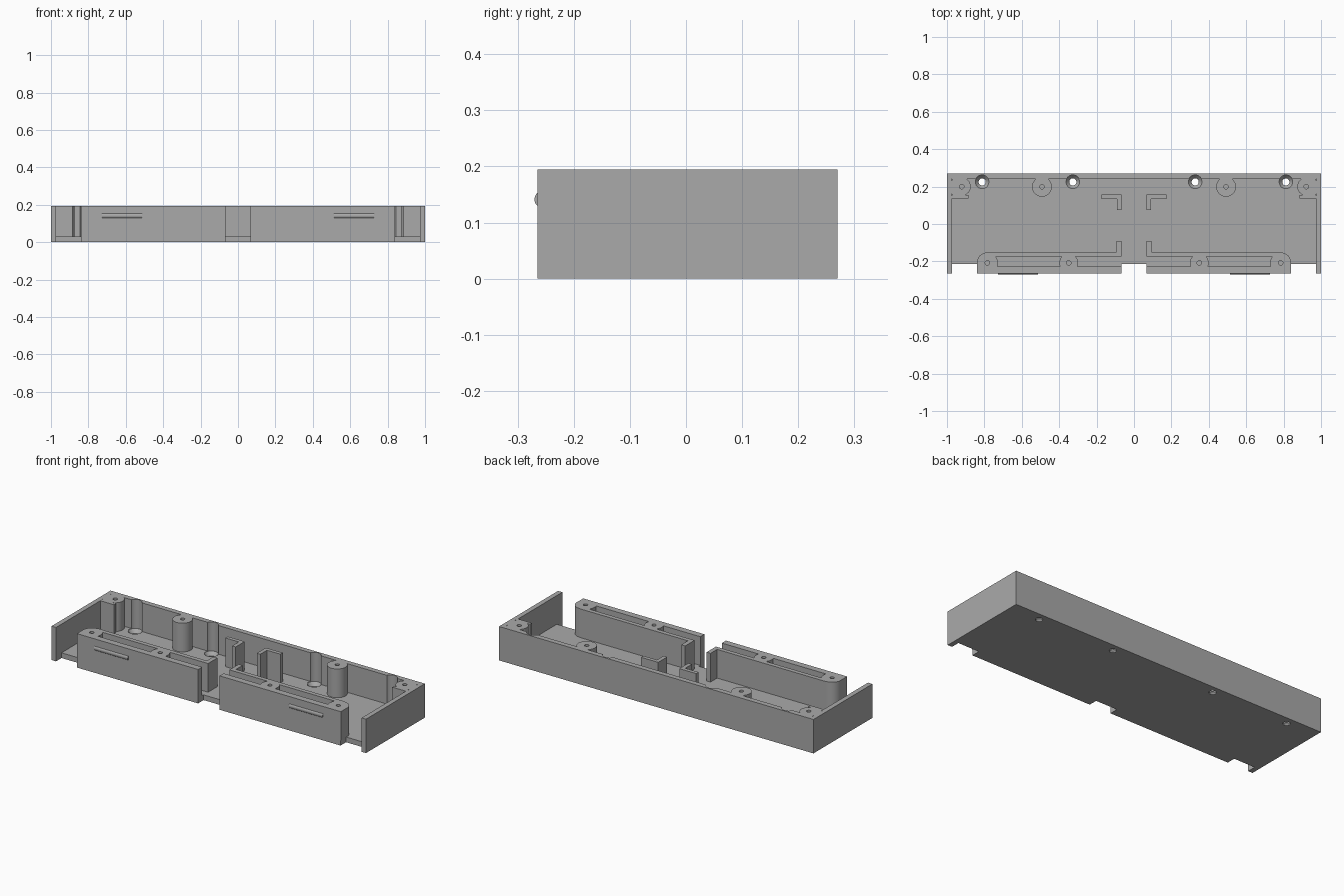
import bpy
import math
from mathutils import Matrix, Vector

if "Cube" in bpy.data.objects:
    bpy.data.objects.remove(bpy.data.objects["Cube"])
import bmesh

TOP, FLOOR = 0.195, 0.03
BACK, FRONT, INNER = 0.27, -0.265, 0.24
SIDE = 0.972

grey = bpy.data.materials.new("plain grey")
grey.use_nodes = True
grey.diffuse_color = (0.4, 0.4, 0.4, 1)
grey.node_tree.nodes["Principled BSDF"].inputs["Base Color"].default_value = (0.4, 0.4, 0.4, 1)


def make(name, bm):
    mesh = bpy.data.meshes.new(name)
    bmesh.ops.recalc_face_normals(bm, faces=bm.faces)
    bm.to_mesh(mesh)
    bm.free()
    mesh.materials.append(grey)
    obj = bpy.data.objects.new(name, mesh)
    bpy.context.collection.objects.link(obj)
    return obj


def box(x0, x1, y0, y1, z0=FLOOR, z1=TOP):
    bm = bmesh.new()
    size = Vector((abs(x1 - x0), abs(y1 - y0), z1 - z0))
    mid = Vector((x0 + x1, y0 + y1, z0 + z1)) / 2
    bmesh.ops.create_cube(bm, size=1, matrix=Matrix.Translation(mid) @ Matrix.Diagonal(size).to_4x4())
    return make("piece", bm)


def tube(x, y, r, z0=FLOOR, z1=TOP, r_top=None, segments=48):
    bm = bmesh.new()
    bmesh.ops.create_cone(bm, cap_ends=True, segments=segments, radius1=r,
                          radius2=r if r_top is None else r_top, depth=z1 - z0,
                          matrix=Matrix.Translation((x, y, (z0 + z1) / 2)))
    return make("piece", bm)


def combine(name, adds, cuts=()):
    """Join solid pieces, cut others away and keep one named part."""
    body = adds[0]
    body.name = body.data.name = name
    others = [(o, 'UNION') for o in adds[1:]] + [(o, 'DIFFERENCE') for o in cuts]
    for other, operation in others:
        mod = body.modifiers.new("join", 'BOOLEAN')
        mod.operation, mod.solver, mod.object = operation, 'EXACT', other
    graph = bpy.context.evaluated_depsgraph_get()
    mesh = bpy.data.meshes.new_from_object(body.evaluated_get(graph))
    body.modifiers.clear()
    body.data = mesh
    mesh.name = name
    for other, _ in others:
        bpy.data.objects.remove(other)
    bpy.ops.object.select_all(action='DESELECT')
    body.select_set(True)
    bpy.context.view_layer.objects.active = body
    bpy.ops.object.shade_smooth_by_angle(angle=math.radians(30))
    return body


def screw_cutters():
    """Countersunk floor holes with driver clearance above them."""
    cutters = []
    for x in (-0.812, -0.327, 0.327, 0.812):
        cutters += [tube(x, 0.225, 0.037, 0.028, TOP + 0.02),
                    tube(x, 0.225, 0.019, 0.008, 0.029, r_top=0.037),
                    tube(x, 0.225, 0.019, -0.02, 0.012)]
    return cutters


# Tray: floor with front tongues, back wall
combine("floor",
        [box(-SIDE, SIDE, -0.215, INNER, 0, FLOOR)]
        + [box(s * 0.068, s * 0.838, FRONT, -0.2, 0, FLOOR) for s in (-1, 1)],
        screw_cutters())
combine("back_wall", [box(-1, 1, INNER, BACK, 0)], screw_cutters())

for s, side in ((1, "left"), (-1, "right")):
    combine(side + "_side_wall", [box(s * SIDE, s, FRONT, INNER, 0)],
            [tube(s * 0.97, y, 0.006, 0.1, TOP + 0.02, segments=16) for y in (0.157, 0.237)])

    # Front rail: two walls, screw bosses and an inward return
    holes = (0.784, 0.349)
    combine(side + "_front_rail",
            [box(s * 0.068, s * 0.8395, FRONT, -0.228),
             box(s * 0.068, s * 0.784, -0.175, -0.15),
             box(s * 0.068, s * 0.093, -0.17, -0.09),
             box(s * 0.784, s * 0.8395, -0.25, -0.208),
             tube(s * holes[0], -0.208, 0.056),
             tube(s * holes[1], -0.208, 0.05)],
            [tube(s * x, -0.208, 0.012, 0.08, TOP + 0.02, segments=24) for x in holes])

    # Rounded snap ridge on the rail face
    ridge = tube(0, 0, 0.0157, -0.1075, 0.1075, segments=64)
    ridge.data.transform(Matrix.Translation((s * 0.62, -0.2543, 0.1415)) @ Matrix.Rotation(math.pi / 2, 4, 'Y'))
    combine(side + "_snap_ridge", [ridge])

    # Corner block with screw boss
    combine(side + "_corner_boss",
            [box(s * 0.905, s * SIDE, 0.137, INNER),
             box(s * 0.885, s * 0.95, 0.137, 0.155),
             tube(s * 0.921, 0.2, 0.048)],
            [tube(s * 0.921, 0.2, 0.012, 0.08, TOP + 0.02, segments=24)])

    # Round boss standing against the back wall
    combine(side + "_back_boss",
            [tube(s * 0.492, 0.199, 0.053),
             box(s * 0.457, s * 0.527, 0.2, INNER + 0.005)],
            [tube(s * 0.492, 0.199, 0.012, 0.08, TOP + 0.02, segments=24)])

    # Angle bracket near the middle
    combine(side + "_angle_bracket",
            [box(s * 0.067, s * 0.175, 0.135, 0.157),
             box(s * 0.067, s * 0.09, 0.075, 0.15)])
